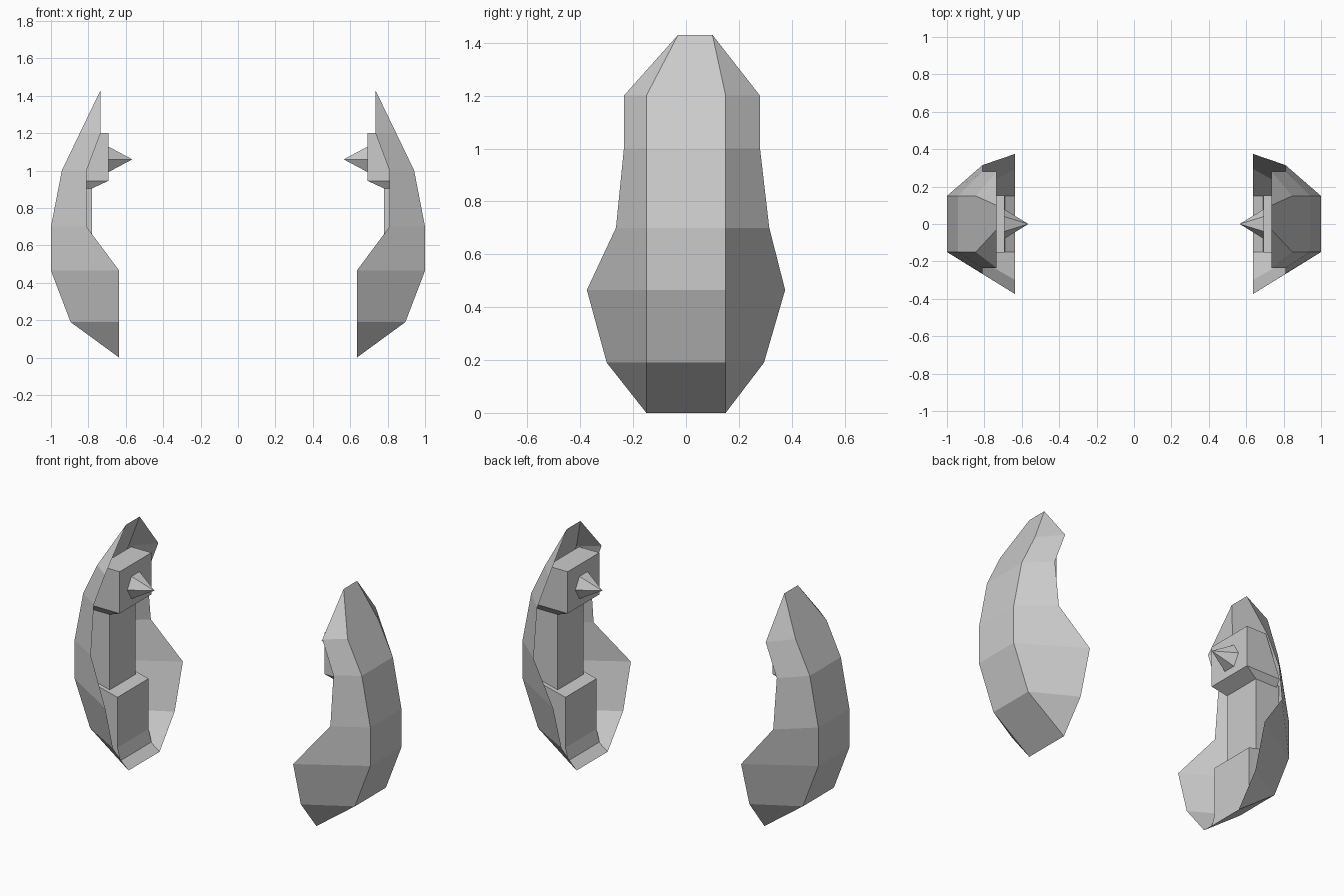
import bpy, bmesh, math
from mathutils import Matrix

if "Cube" in bpy.data.objects:
    bpy.data.objects.remove(bpy.data.objects["Cube"], do_unlink=True)

grey = bpy.data.materials.new("light_grey")
grey.use_nodes = True
grey.diffuse_color = (0.6, 0.6, 0.6, 1)
grey.node_tree.nodes["Principled BSDF"].inputs["Base Color"].default_value = (0.6, 0.6, 0.6, 1)


def finish(name, bm):
    """Turn a bmesh into a flat-shaded object mirrored to the other side."""
    mesh = bpy.data.meshes.new(name)
    bm.to_mesh(mesh)
    bm.free()
    mesh.materials.append(grey)
    obj = bpy.data.objects.new(name, mesh)
    bpy.context.collection.objects.link(obj)
    mirror = obj.modifiers.new("other_side", 'MIRROR')
    mirror.use_mirror_merge = False
    return obj


def loft(name, rings, closed):
    """Skin a list of equal rings; closed rings are also capped."""
    bm = bmesh.new()
    rows = [[bm.verts.new(p) for p in ring] for ring in rings]
    count = len(rows[0])
    for low, high in zip(rows, rows[1:]):
        for i in range(count if closed else count - 1):
            j = (i + 1) % count
            bm.faces.new((low[i], low[j], high[j], high[i]))
    if closed:
        bm.faces.new(rows[0][::-1])
        bm.faces.new(rows[-1])
    else:
        bmesh.ops.remove_doubles(bm, verts=bm.verts, dist=0.001)
    bmesh.ops.recalc_face_normals(bm, faces=bm.faces)
    return finish(name, bm)


# Open outer shell: z, spine x, front and back spine y, rim x, front and back rim y
shell_rows = [
    (0.00, 0.635, -0.15, 0.15, 0.635, -0.15, 0.15),
    (0.19, 0.895, -0.15, 0.15, 0.635, -0.30, 0.295),
    (0.465, 1.00, -0.15, 0.15, 0.635, -0.375, 0.375),
    (0.70, 1.00, -0.15, 0.15, 0.81, -0.265, 0.315),
    (1.00, 0.942, -0.15, 0.15, 0.81, -0.235, 0.28),
    (1.20, 0.846, -0.15, 0.15, 0.735, -0.235, 0.28),
    (1.43, 0.735, -0.03, 0.10, 0.735, -0.03, 0.10),
]
loft("outer_shell", [
    [(rx, rf, z), (sx, sf, z), (sx, sb, z), (rx, rb, z)]
    for z, sx, sf, sb, rx, rf, rb in shell_rows], False)


def block(name, levels):
    """Box from levels of inner x, inner z, outer x, outer z, half depth."""
    loft(name, [[(xi, -h, zi), (xo, -h, zo), (xo, h, zo), (xi, h, zi)]
                for xi, zi, xo, zo, h in levels], True)


# Inner supports
block("lower_block", [(0.69, 0.045, 0.70, 0.05, 0.15),
                      (0.71, 0.12, 0.79, 0.12, 0.15),
                      (0.71, 0.427, 0.95, 0.487, 0.15)])
block("column", [(0.78, 0.43, 0.95, 0.43, 0.125),
                 (0.78, 0.92, 0.95, 0.92, 0.125)])
block("upper_block", [(0.78, 0.905, 0.93, 0.905, 0.125),
                      (0.693, 0.945, 0.93, 0.945, 0.153),
                      (0.693, 1.20, 0.83, 1.20, 0.153)])

# Six-sided spike pointing inwards
bm = bmesh.new()
bmesh.ops.create_cone(bm, cap_ends=True, segments=6, radius1=0.08, radius2=0, depth=0.13)
turn = Matrix.Rotation(-math.pi / 2, 4, 'Y') @ Matrix.Rotation(math.pi / 2, 4, 'Z')
bmesh.ops.transform(bm, verts=bm.verts, matrix=Matrix.Translation((0.63, 0, 1.06)) @ turn)
# Put two base corners level with the tip
if max(abs(v.co.y) for v in bm.verts) < 0.075:
    bmesh.ops.rotate(bm, verts=bm.verts, cent=(0.63, 0, 1.06),
                     matrix=Matrix.Rotation(math.pi / 6, 3, 'X'))
finish("spike", bm)
